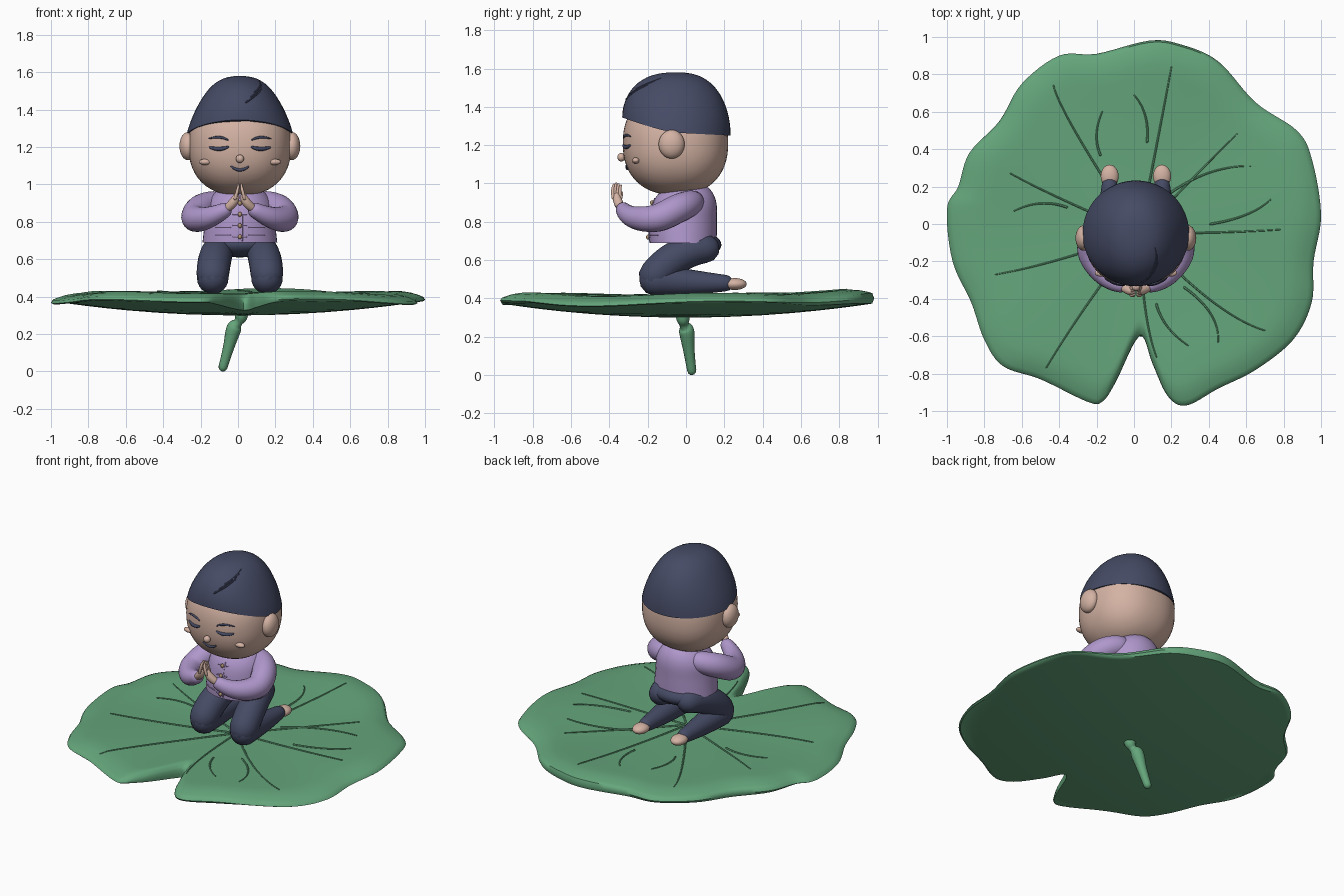
import bpy, bmesh, math
from math import sin, cos, pi, radians
from mathutils import Vector

cube = bpy.data.objects.get("Cube")
if cube:
    bpy.data.objects.remove(cube)


def material(name, *rgb):
    m = bpy.data.materials.new(name)
    m.use_nodes = True
    m.diffuse_color = (*rgb, 1)
    m.node_tree.nodes["Principled BSDF"].inputs["Base Color"].default_value = (*rgb, 1)
    return m


GREEN = material("leaf green", .13, .38, .2)
NAVY = material("navy", .06, .07, .13)
LILAC = material("lilac", .43, .31, .6)
SKIN = material("skin", .66, .45, .37)
TAN = material("button tan", .45, .3, .18)
parts = []


def loft(name, rings, mat):
    """Closed surface through a list of equal sized rings."""
    bm = bmesh.new()
    rows = [[bm.verts.new(p) for p in ring] for ring in rings]
    n = len(rows[0])
    for a, b in zip(rows, rows[1:]):
        for i in range(n):
            j = (i + 1) % n
            bm.faces.new((a[i], a[j], b[j], b[i]))
    bm.faces.new(rows[0])
    bm.faces.new(rows[-1])
    bmesh.ops.recalc_face_normals(bm, faces=bm.faces)
    mesh = bpy.data.meshes.new(name)
    bm.to_mesh(mesh)
    bm.free()
    mesh.materials.append(mat)
    obj = bpy.data.objects.new(name, mesh)
    bpy.context.collection.objects.link(obj)
    parts.append(obj)
    return obj


def spline(points, steps, closed=False):
    """Smooth curve through points of any dimension."""
    p = [Vector(q) for q in points]
    n = len(p)
    if closed:
        p = [p[-1]] + p + p[:2]
    elif n > 2:
        p = [(p[0] - p[1]) * 3 + p[2]] + p + [(p[-1] - p[-2]) * 3 + p[-3]]
    else:
        p = [p[0] * 2 - p[1]] + p + [p[1] * 2 - p[0]]
    out = []
    for a, b, c, d in zip(p, p[1:], p[2:], p[3:]):
        for s in range(steps):
            t = s / steps
            out.append(b + (c - a) * (t / 2) + (a * 2 - b * 5 + c * 4 - d) * (t * t / 2)
                       + (b * 3 - a - c * 3 + d) * (t ** 3 / 2))
    return out if closed else out + [p[-2]]


def tube(name, points, mat, sides=16, steps=6):
    """Round-ended tube; each point is x, y, z, radius."""
    path = spline(points, steps)
    pos = [q.to_3d() for q in path]
    rad = [q[3] for q in path]
    last = len(pos) - 1
    rings, old, quat = [], None, None
    for i, p in enumerate(pos):
        d = (pos[min(i + 1, last)] - pos[max(i - 1, 0)]).normalized()
        quat = old.rotation_difference(d) @ quat if old else d.to_track_quat('Z', 'Y')
        old = d
        caps = [0]
        if i == 0:
            caps = [-85, -60, -30, 0]
        elif i == last:
            caps = [0, 30, 60, 85]
        for a in map(radians, caps):
            r = rad[i] * cos(a)
            rings.append([p + d * rad[i] * sin(a)
                          + quat @ Vector((r * cos(2 * pi * k / sides), r * sin(2 * pi * k / sides), 0))
                          for k in range(sides)])
    return loft(name, rings, mat)


def ellipsoid(name, c, r, mat, power=2, rows=16, sides=32):
    rings = []
    for i in range(rows + 1):
        lat = radians(-89 + 178 * i / rows)
        ring = []
        for k in range(sides):
            lon = 2 * pi * k / sides
            d = Vector((cos(lat) * cos(lon), cos(lat) * sin(lon), sin(lat)))
            d /= sum(abs(v) ** power for v in d) ** (1 / power)
            ring.append([c[j] + r[j] * d[j] for j in range(3)])
        rings.append(ring)
    return loft(name, rings, mat)


# Lily pad: wavy outline with a front notch
HUB = Vector((.03, -.05))
outline = spline([(.08, .98), (-.2, .91), (-.4, .9), (-.6, .75), (-.72, .55), (-.88, .38),
                  (-.94, .2), (-1, .08), (-.97, -.2), (-.87, -.42), (-.8, -.62), (-.7, -.76),
                  (-.5, -.83), (-.25, -.95), (-.17, -.95), (-.1, -.85), (.03, -.6), (.1, -.75),
                  (.18, -.92), (.28, -.97), (.45, -.88), (.65, -.78), (.85, -.62), (.95, -.42),
                  (.96, -.2), (1, .05), (.95, .35), (.87, .5), (.65, .65), (.45, .87), (.25, .96)],
                 6, closed=True)


def leaf_top(x, y, t):
    r2 = x * x + y * y
    wave = .01 * sin(5 * math.atan2(y, x) + 1)
    return .41 + r2 * (.03 + wave + .012 * y - .02 * x * x) - .036 * max(0, (t - .85) / .15) ** 2


def leaf_z(x, y):
    d = Vector((x, y)) - HUB
    edge = max(outline, key=lambda q: (q - HUB).normalized().dot(d.normalized()))
    return leaf_top(x, y, d.length / (edge - HUB).length)


def leaf_ring(t, under):
    ring = []
    for q in outline:
        x, y = HUB + (q - HUB) * t
        top = leaf_top(x, y, t)
        low = min(.3 + .077 * (x * x + y * y), top - .02)
        ring.append((x, y, top + (low - top) * under))
    return ring


steps = [.02, .15, .3, .45, .6, .72, .82, .88, .93, .97, .99]
loft("lily_pad", [leaf_ring(t, 0) for t in steps] + [leaf_ring(1, .5)]
     + [leaf_ring(t, 1) for t in reversed(steps)], GREEN)

# Raised veins following the upper face
long_veins = [(-.3, .47, -.43, .74), (.14, .52, .2, .84), (.33, .26, .55, .48), (.45, -.045, .78, -.03),
              (.4, -.4, .7, -.57), (.06, -.45, .12, -.71), (-.25, -.43, -.47, -.77),
              (-.4, -.19, -.74, -.27), (-.38, .13, -.66, .27)]
side_veins = [(-.18, .37, -.2, .48, -.17, .6), (.07, .44, .06, .58, 0, .69), (.2, .17, .42, .28, .65, .31),
              (.41, 0, .6, .05, .73, .13), (.27, -.34, .41, -.48, .45, -.63),
              (.12, -.43, .18, -.55, .29, -.65), (-.36, .09, -.5, .11, -.64, .07)]
for v in [(*HUB, *v) for v in long_veins] + side_veins:
    flat = spline([v[:2], v[2:4], v[4:]], 8)
    tube("vein", [(x, y, leaf_z(x, y) + .002, .0065 - .0002 * i) for i, (x, y) in enumerate(flat)], GREEN, 6, 1)

tube("stem", [(-.08, .03, .024, .024), (-.05, .015, .13, .03), (-.022, .003, .23, .04),
              (0, -.01, .262, .024), (.015, -.015, .29, .034), (.02, -.02, .33, .036)], GREEN)
figure_start = len(parts)

# Head, ears and face
HEAD, SIZE, POWER = (0, -.055, 1.21), (.275, .275, .27), 2.3
ellipsoid("head", HEAD, SIZE, SKIN, POWER, 28, 48)


def on_face(x, z, r):
    left = 1 - abs(x / SIZE[0]) ** POWER - abs((z - HEAD[2]) / SIZE[2]) ** POWER
    return (x, HEAD[1] - SIZE[1] * left ** (1 / POWER), z, r)


ellipsoid("nose", (0, -.338, 1.137), (.022, .02, .022), SKIN)
tube("mouth", [on_face(-.045, 1.095, .005), on_face(0, 1.078, .009), on_face(.045, 1.095, .005)], NAVY, 8)
for s, side in ((1, "left"), (-1, "right")):
    ellipsoid(side + "_ear", (s * .278, -.075, 1.205), (.045, .068, .075), SKIN)
    x, y, z, _ = on_face(s * .185, 1.12, 0)
    ellipsoid(side + "_cheek", (x, y, z), (.035, .02, .016), SKIN)
    tube(side + "_eye", [on_face(s * .065, 1.2, .006), on_face(s * .11, 1.19, .011),
                         on_face(s * .16, 1.198, .006)], NAVY, 8)
    tube(side + "_brow", [on_face(s * .065, 1.238, .004), on_face(s * .11, 1.252, .007),
                          on_face(s * .165, 1.245, .003)], NAVY, 8)


# Hair cap, bell shaped from the front, with a hem that rises over the forehead
def hair(phi, a):
    c = cos(phi)
    hem = 1.265 + .08 * max(c, 0) ** 1.3 + .015 * min(c, 0)
    width = cos(a) ** .9 * (1 - .12 * sin(2 * a))
    return Vector((.285 * sin(phi) * width, -.05 - .283 * c * cos(a) ** .78, hem + (1.58 - hem) * sin(a)))


loft("hair", [[hair(2 * pi * k / 48, radians(89.5 * i / 16)) for k in range(48)] for i in range(17)], NAVY)
for k in range(3):
    tube("hair_strand", [(*hair(radians(8 + 8 * k + 34 * t), radians(24 + 8 * k + 24 * t)), .005 - .003 * t)
                         for t in (0, .25, .5, .75, 1)], NAVY, 6)

# Shirt: rings of height, depth centre, half width, half depth
shirt = spline([(.69, -.015, .2, .175), (.8, -.015, .187, .176), (.89, -.008, .175, .168),
                (.95, 0, .14, .14), (.99, .01, .08, .09)], 5)
loft("shirt", [[(rx * cos(pi * k / 20), cy + ry * sin(pi * k / 20), z) for k in range(40)]
               for z, cy, rx, ry in shirt], LILAC)


def on_shirt(x, z, r):
    _, cy, rx, ry = min(shirt, key=lambda q: abs(q[0] - z))
    return (x, cy - ry * math.sqrt(1 - (x / rx) ** 2), z, r)


for z in (.72, .78, .84, .9):
    x, y, z, _ = on_shirt(0, z, 0)
    ellipsoid("button", (x, y - .006, z), (.011, .011, .013), TAN, 2, 8, 12)
    tube("button_loop", [on_shirt(x, z, .004) for x in (-.035, 0, .035)], LILAC, 6)
tube("shirt_placket", [on_shirt(.012, z, .004) for z in (.7, .8, .92)], LILAC, 6)

for s, side in ((1, "left"), (-1, "right")):
    # Pocket seams
    for z in (.73, .77):
        tube(side + "_pocket_seam", [on_shirt(s * x, z, .004) for x in (.05, .09, .13)], LILAC, 6)
    # Arms folded forward, palms together
    tube(side + "_sleeve", [(s * .13, .03, .9, .065), (s * .21, -.04, .87, .075), (s * .24, -.15, .82, .072),
                            (s * .18, -.26, .82, .06), (s * .085, -.325, .86, .042)], LILAC, 20)
    tube(side + "_palm", [(s * .065, -.34, .875, .022), (s * .035, -.355, .905, .024),
                          (s * .02, -.362, .935, .018)], SKIN)
    for k in range(4):
        y = -.38 + .012 * k
        tip = 1 - .006 * abs(k - 1)
        tube(side + "_finger", [(s * .025, y, .925, .009), (s * .014, y - .002, .965, .009),
                                (s * .008, y + .004, tip, .006)], SKIN, 8, 4)
    tube(side + "_thumb", [(s * .03, -.345, .91, .01), (s * .012, -.335, .95, .008)], SKIN, 8)
    # Kneeling legs
    tube(side + "_thigh", [(s * .1, .1, .66, .075), (s * .128, -.04, .62, .087),
                           (s * .145, -.16, .52, .087)], NAVY, 24)
    tube(side + "_shin", [(s * .145, -.16, .498, .084), (s * .142, .02, .485, .066),
                          (s * .14, .205, .48, .043)], NAVY, 24)
    ellipsoid(side + "_foot", (s * .14, .255, .475), (.048, .062, .031), SKIN)
ellipsoid("trouser_seat", (0, .05, .68), (.185, .135, .07), NAVY)

for obj in parts[figure_start:]:
    obj.location.x = .01

# Smooth shading with sharp hems
bpy.ops.object.select_all(action='DESELECT')
for obj in parts:
    obj.select_set(True)
bpy.context.view_layer.objects.active = parts[0]
bpy.ops.object.shade_smooth_by_angle(angle=radians(50))
